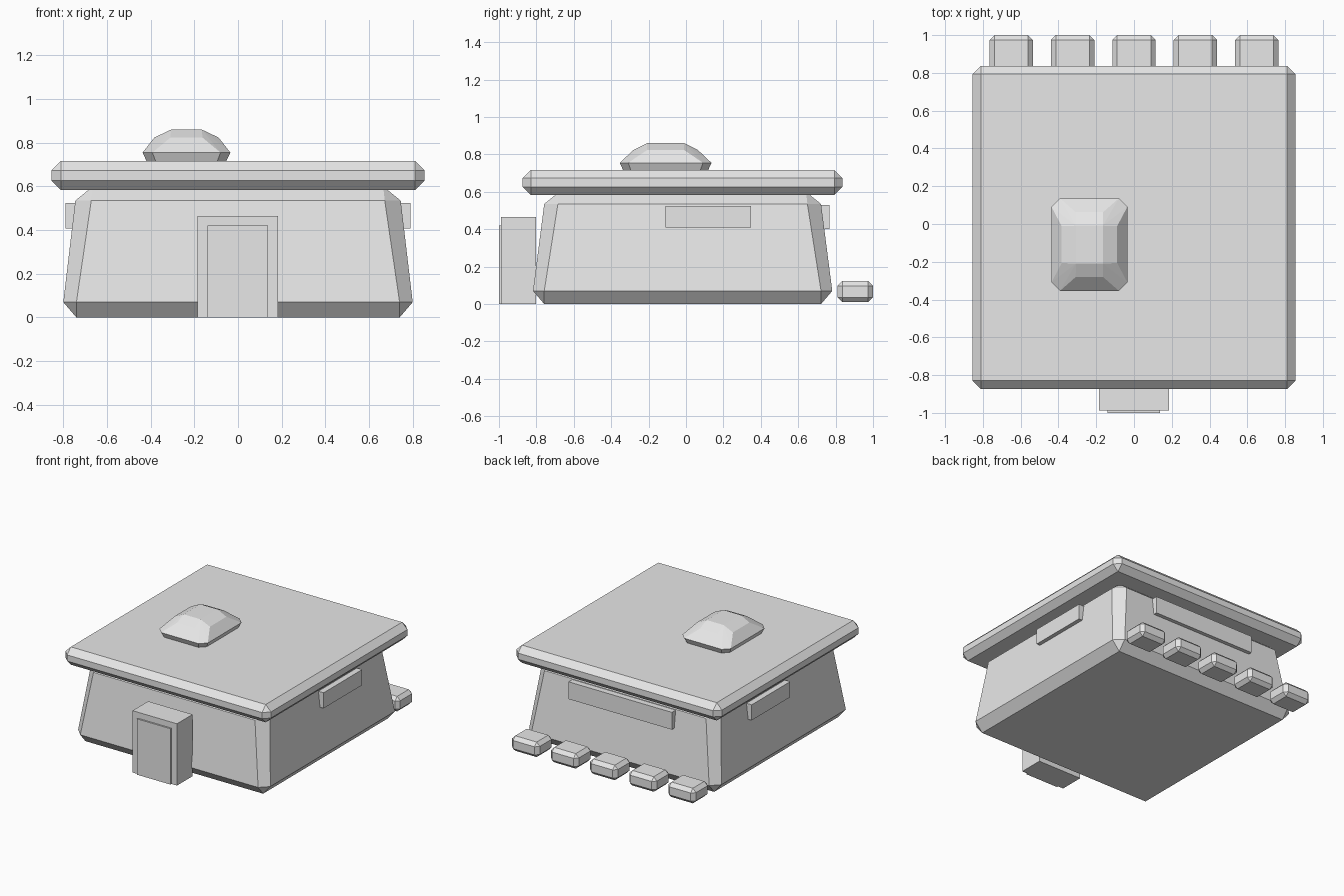
import bpy
import bmesh

cube = bpy.data.objects.get("Cube")
if cube:
    bpy.data.objects.remove(cube, do_unlink=True)

grey = bpy.data.materials.new("light_grey")
grey.use_nodes = True
colour = (0.8, 0.8, 0.8, 1)
grey.diffuse_color = colour
grey.node_tree.nodes["Principled BSDF"].inputs["Base Color"].default_value = colour


def stack(name, x, y, rings):
    """Convex solid through rings of (height, half width, half depth, corner cut)."""
    points = set()
    for z, hx, hy, cut in rings:
        for sx in (-1, 1):
            for sy in (-1, 1):
                points.add((x + sx * (hx - cut), y + sy * hy, z))
                points.add((x + sx * hx, y + sy * (hy - cut), z))
    bm = bmesh.new()
    for p in sorted(points):
        bm.verts.new(p)
    bmesh.ops.convex_hull(bm, input=bm.verts[:])
    bmesh.ops.dissolve_limit(bm, angle_limit=0.01, verts=bm.verts[:], edges=bm.edges[:])
    bmesh.ops.recalc_face_normals(bm, faces=bm.faces[:])
    mesh = bpy.data.meshes.new(name)
    bm.to_mesh(mesh)
    bm.free()
    mesh.materials.append(grey)
    obj = bpy.data.objects.new(name, mesh)
    bpy.context.collection.objects.link(obj)
    return obj


def box(name, x0, x1, y0, y1, z0, z1):
    hx, hy = (x1 - x0) / 2, (y1 - y0) / 2
    return stack(name, x0 + hx, y0 + hy, [(z0, hx, hy, 0), (z1, hx, hy, 0)])


def chamfer_box(name, x, y, hx, hy, z0, z1, c):
    """Box with every edge chamfered by c."""
    return stack(name, x, y, [(z0, hx - c, hy - c, 0), (z0 + c, hx, hy, c),
                              (z1 - c, hx, hy, c), (z1, hx - c, hy - c, 0)])


CY = -0.018  # depth centre of the building

# Tapered walls and overhanging roof slab
stack("walls", 0, CY, [(0, 0.74, 0.74, 0), (0.07, 0.80, 0.80, 0.06),
                       (0.535, 0.745, 0.74, 0.073), (0.6, 0.665, 0.66, 0)])
chamfer_box("roof_slab", 0, CY, 0.855, 0.855, 0.583, 0.717, 0.044)

# Faceted skylight on the roof
stack("roof_dome", -0.236, -0.109, [(0.7, 0.175, 0.22, 0.04), (0.755, 0.201, 0.245, 0.045),
                                    (0.824, 0.147, 0.172, 0.074), (0.86, 0.071, 0.1, 0)])

# Doorway block with a raised door
box("door_frame", -0.186, 0.184, -0.988, -0.803, 0, 0.465)
box("door", -0.14, 0.137, -1.0, -0.95, 0, 0.42)

# Long window blocks on the two sides and the back
for side, s in (("left", 1), ("right", -1)):
    xs = sorted((s * 0.74, s * 0.79))
    box(side + "_window", *xs, -0.11, 0.347, 0.408, 0.525)
box("back_window", -0.42, 0.44, 0.715, 0.768, 0.4, 0.53)

# Row of stepping blocks behind the building
for i in range(5):
    chamfer_box(f"back_block_{i + 1}", (i - 2) * 0.325, 0.905, 0.115, 0.095, 0.01, 0.123, 0.026)
